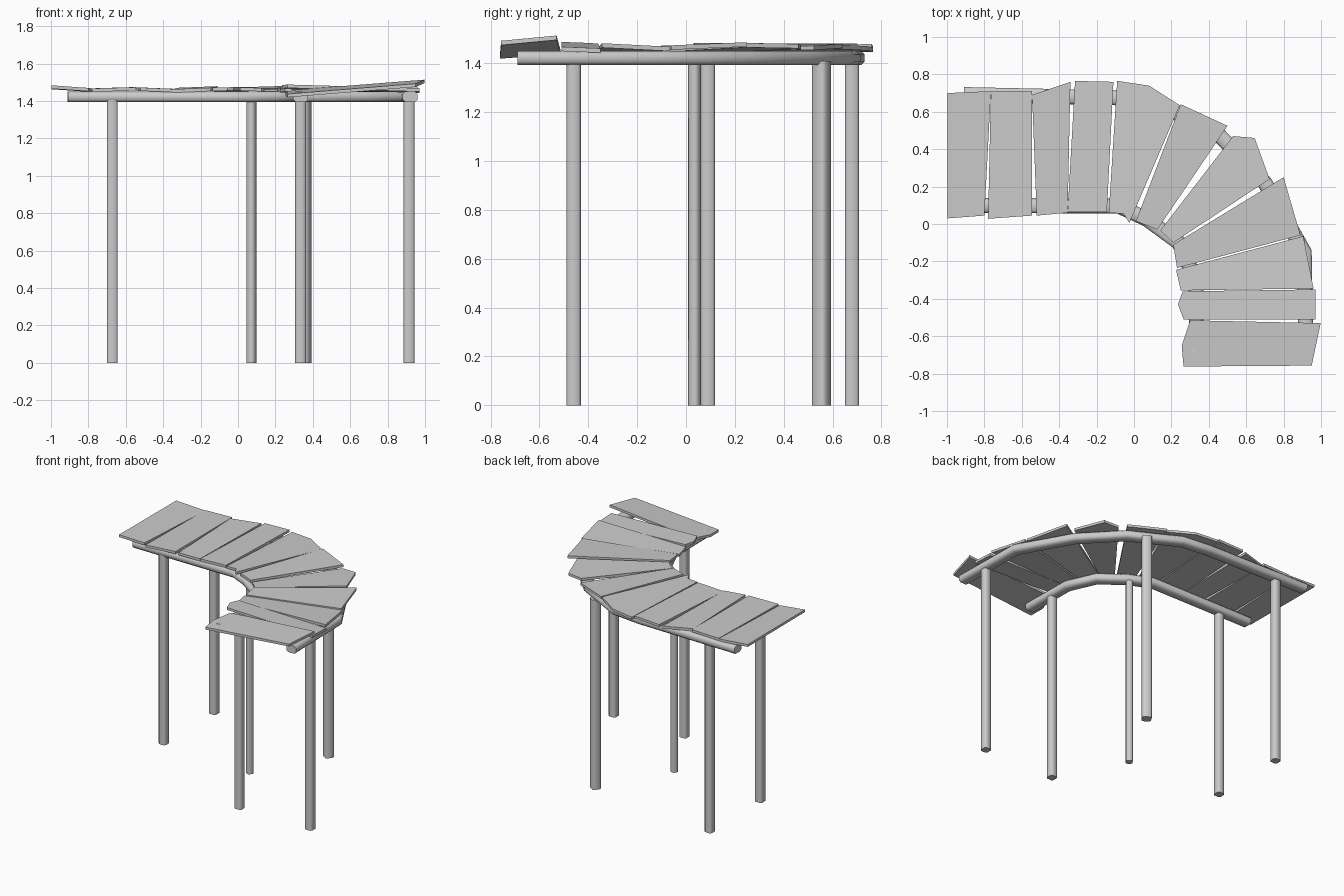
import bpy, bmesh, math
from mathutils import Vector

if "Cube" in bpy.data.objects:
    bpy.data.objects.remove(bpy.data.objects["Cube"])


def make_object(name, bm, smooth=None):
    bmesh.ops.recalc_face_normals(bm, faces=bm.faces)
    mesh = bpy.data.meshes.new(name)
    bm.to_mesh(mesh)
    bm.free()
    ob = bpy.data.objects.new(name, mesh)
    bpy.context.collection.objects.link(ob)
    if smooth:
        bpy.ops.object.select_all(action='DESELECT')
        ob.select_set(True)
        bpy.context.view_layer.objects.active = ob
        bpy.ops.object.shade_smooth_by_angle(angle=math.radians(smooth))
    return ob


def section(w, h, c):
    # rectangle with chamfered corners
    a, b = w / 2, h / 2
    return [(a, -b + c), (a, b - c), (a - c, b), (-a + c, b),
            (-a, b - c), (-a, -b + c), (-a + c, -b), (a - c, -b)]


def skin(bm, rings):
    n = len(rings[0])
    for r0, r1 in zip(rings, rings[1:]):
        for i in range(n):
            j = (i + 1) % n
            bm.faces.new((r0[i], r0[j], r1[j], r1[i]))
    bm.faces.new(rings[0])
    bm.faces.new(rings[-1])


def plank(name, pts, z, slope, cross=0.0, thick=0.018):
    # flat board from its outline, tilted along the walkway
    pts = [Vector(p) for p in pts]
    mid = sum(pts, Vector((0, 0))) / len(pts)
    along = (mid - (pts[0] + pts[-1]) / 2).normalized()
    side = Vector((-along.y, along.x))
    rings = []
    bm = bmesh.new()
    for dz in (-thick, 0):
        rings.append([bm.verts.new((p.x, p.y, z + dz + slope * (p - mid).dot(along)
                                    + cross * (p - mid).dot(side))) for p in pts])
    skin(bm, rings)
    make_object(name, bm)


def beam(name, path, z=1.422, w=0.08, h=0.056):
    # mitred beam following a bent path
    path = [Vector(p) for p in path]
    bm, rings = bmesh.new(), []
    for i, p in enumerate(path):
        d0 = (p - path[i - 1]).normalized() if i else (path[1] - p).normalized()
        d1 = (path[i + 1] - p).normalized() if i < len(path) - 1 else d0
        t = (d0 + d1).normalized()
        n = Vector((-t.y, t.x)) / max(0.5, t.dot(d0))
        rings.append([bm.verts.new((p.x + n.x * u, p.y + n.y * u, z + v))
                      for u, v in section(w, h, 0.014)])
    skin(bm, rings)
    make_object(name, bm, 50)


def post(name, x, y, w=0.058, rot=0.0, top=1.41):
    bm, rings = bmesh.new(), []
    c, s = math.cos(math.radians(rot)), math.sin(math.radians(rot))
    for z in (0.0, top):
        rings.append([bm.verts.new((x + c * u - s * v, y + s * u + c * v, z))
                      for u, v in section(w, w, 0.01)])
    skin(bm, rings)
    make_object(name, bm, 50)


# Deck planks: outline, top height, slope along and across the walkway
planks = [
    ([(-.998, .70), (-.765, .71), (-.80, .045), (-.998, .03)], 1.475, -.07, 0),
    ([(-.765, .71), (-.545, .71), (-.545, .045), (-.78, .028)], 1.471, .03, 0),
    ([(-.545, .69), (-.34, .76), (-.355, .06), (-.52, .045)], 1.469, -.04, .01),
    ([(-.315, .765), (-.11, .76), (-.145, .065), (-.355, .065)], 1.471, .04, .01),
    ([(-.09, .765), (.08, .74), (.245, .635), (-.025, .005), (-.055, .055), (-.135, .06)], 1.472, .03, 0),
    ([(.25, .64), (.50, .525), (.125, -.03), (.01, .015)], 1.474, -.03, .01),
    ([(.53, .47), (.645, .46), (.725, .24), (.21, -.10), (.14, -.035)], 1.473, .04, 0),
    ([(.80, .25), (.89, -.06), (.23, -.235), (.21, -.11)], 1.475, -.04, .01),
    ([(.905, -.065), (.96, -.345), (.25, -.355), (.225, -.245)], 1.471, .05, .01),
    ([(.97, -.35), (.97, -.51), (.265, -.51), (.235, -.43), (.26, -.36)], 1.477, .05, .01),
    ([(.998, -.53), (.95, -.757), (.265, -.762), (.255, -.65), (.30, -.515)], 1.470, -.11, .015),
]
for i, (outline, z, slope, cross) in enumerate(planks, 1):
    plank(f"deck_plank_{i:02d}", outline, z, slope, cross)

# Bent support beams
beam("outer_beam", [(-.91, .692), (-.10, .675), (.12, .65), (.46, .47),
                    (.70, .22), (.91, -.15), (.92, -.69)])
beam("inner_beam", [(-.91, .10), (-.08, .095), (.07, .025), (.24, -.10),
                    (.33, -.30), (.335, -.69)])

# Posts
post("left_outer_post", -.672, .68)
post("left_inner_post", -.672, .09)
post("middle_outer_post", .355, .555, 0.064, 58)
post("middle_inner_post", .072, .035, 0.046, 58)
post("front_inner_post", .335, -.46)
post("front_outer_post", .915, -.46)
